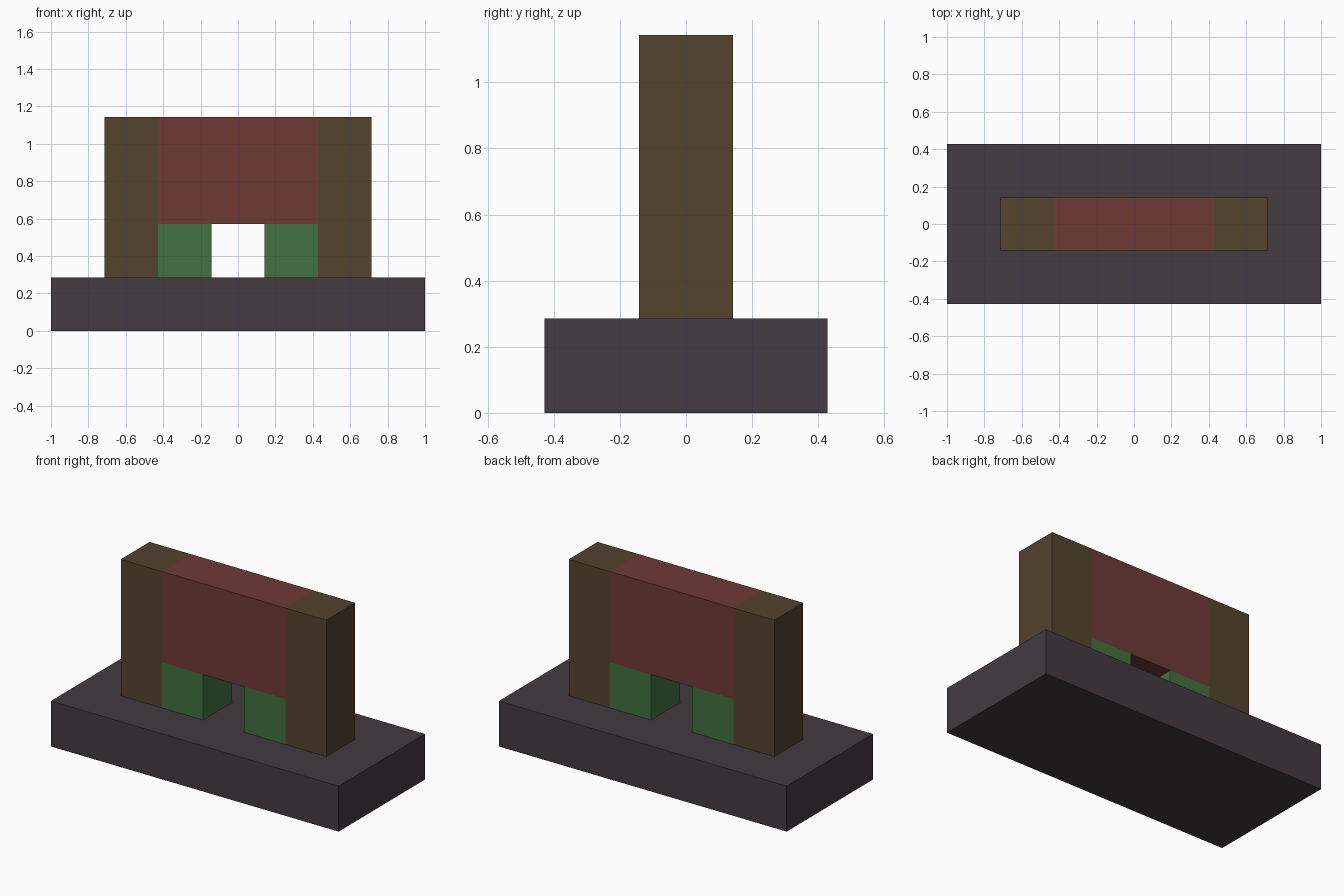
import bpy

default = bpy.data.objects.get("Cube")
if default:
    bpy.data.objects.remove(default, do_unlink=True)

U = 1 / 7  # block unit: the base is 14 units long


def material(name, rgb):
    mat = bpy.data.materials.new(name)
    mat.use_nodes = True
    color = (*rgb, 1)
    mat.diffuse_color = color
    mat.node_tree.nodes["Principled BSDF"].inputs["Base Color"].default_value = color
    return mat


def block(name, x, y, z, mat):
    """Box spanning the (low, high) ranges x, y and z, in block units."""
    spans = (x, y, z)
    bpy.ops.mesh.primitive_cube_add(size=1, location=[(a + b) / 2 * U for a, b in spans])
    obj = bpy.context.object
    obj.name = name
    obj.scale = [(b - a) * U for a, b in spans]
    bpy.ops.object.transform_apply(location=False, rotation=False, scale=True)
    obj.data.materials.append(mat)
    return obj


charcoal = material("charcoal", (0.056, 0.044, 0.053))
brown = material("brown", (0.09, 0.056, 0.028))
red = material("brick red", (0.157, 0.042, 0.037))
green = material("green", (0.055, 0.168, 0.053))

DEPTH = (-1, 1)

# Base slab and the wide panel bridging the gap
block("base", (-7, 7), (-3, 3), (0, 2), charcoal)
block("upper_panel", (-3, 3), DEPTH, (4, 8), red)

# Mirrored outer pillars and short inner supports
for side, s in (("left", 1), ("right", -1)):
    block(side + "_pillar", sorted((3 * s, 5 * s)), DEPTH, (2, 8), brown)
    block(side + "_support", sorted((s, 3 * s)), DEPTH, (2, 4), green)
